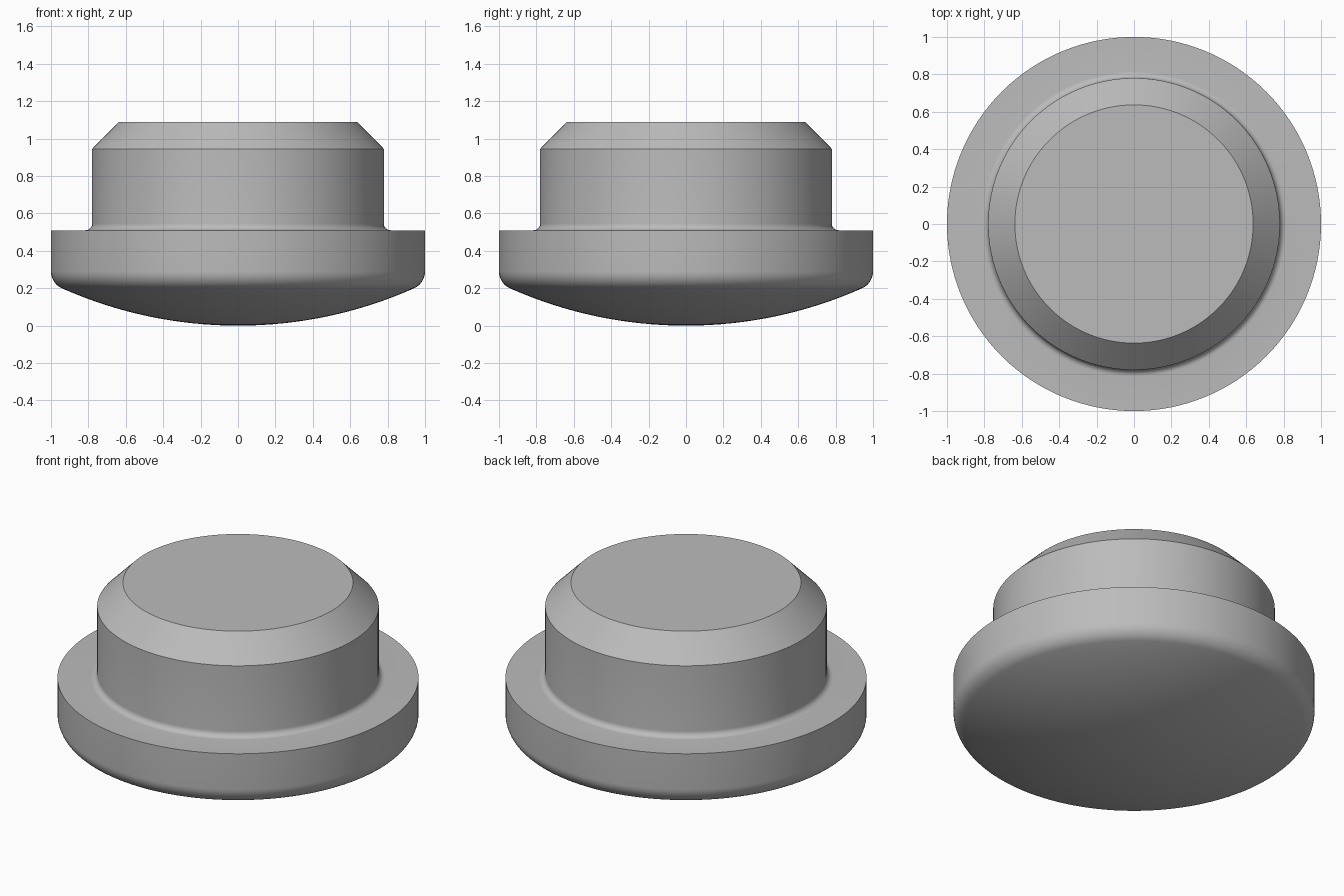
import bpy, bmesh
from math import sin, cos, asin, sqrt, pi, radians

if "Cube" in bpy.data.objects:
    bpy.data.objects.remove(bpy.data.objects["Cube"])

SEGMENTS = 128

grey = bpy.data.materials.new("plain grey")
grey.use_nodes = True
colour = (0.50, 0.50, 0.50, 1)
grey.diffuse_color = colour
grey.node_tree.nodes["Principled BSDF"].inputs["Base Color"].default_value = colour


def arc(cx, cz, radius, start, end, steps):
    """Points of a circular arc in the x-z plane."""
    angles = [start + (end - start) * i / steps for i in range(steps + 1)]
    return [(cx + radius * cos(a), cz + radius * sin(a)) for a in angles]


def lathe(name, profile):
    """Revolve a profile about z, with single points on the axis and caps elsewhere."""
    bm = bmesh.new()
    rings = []
    for r, z in profile:
        if r < 1e-5:
            rings.append([bm.verts.new((0, 0, z))] * SEGMENTS)
        else:
            turn = [2 * pi * i / SEGMENTS for i in range(SEGMENTS)]
            rings.append([bm.verts.new((r * cos(a), r * sin(a), z)) for a in turn])
    for low, high in zip(rings, rings[1:]):
        for i in range(SEGMENTS):
            j = (i + 1) % SEGMENTS
            corners = dict.fromkeys((low[i], low[j], high[j], high[i]))
            bm.faces.new(list(corners))
    bm.faces.new(rings[-1])
    bmesh.ops.recalc_face_normals(bm, faces=bm.faces)
    mesh = bpy.data.meshes.new(name)
    bm.to_mesh(mesh)
    bm.free()
    mesh.materials.append(grey)
    obj = bpy.data.objects.new(name, mesh)
    bpy.context.collection.objects.link(obj)
    bpy.context.view_layer.objects.active = obj
    obj.select_set(True)
    bpy.ops.object.shade_smooth_by_angle(angle=radians(30))
    obj.select_set(False)
    return obj


# Shallow domed underside, blended into the flange wall by a tangent round
dome, edge = 2.32, 0.10
edge_z = dome - sqrt((dome - edge) ** 2 - (1 - edge) ** 2)
tangent = -pi / 2 + asin((1 - edge) / (dome - edge))
profile = arc(0, dome, dome, -pi / 2, tangent, 16)
profile += arc(1 - edge, edge_z, edge, tangent, 0, 10)[1:]

# Flange top, small inner fillet, then the plug with its chamfered end
flange_top, plug_radius, fillet = 0.51, 0.78, 0.035
profile.append((1, flange_top))
profile += arc(plug_radius + fillet, flange_top + fillet, fillet, -pi / 2, -pi, 8)
profile += [(plug_radius, 0.945), (0.637, 1.09)]

lathe("domed_plug", profile)
